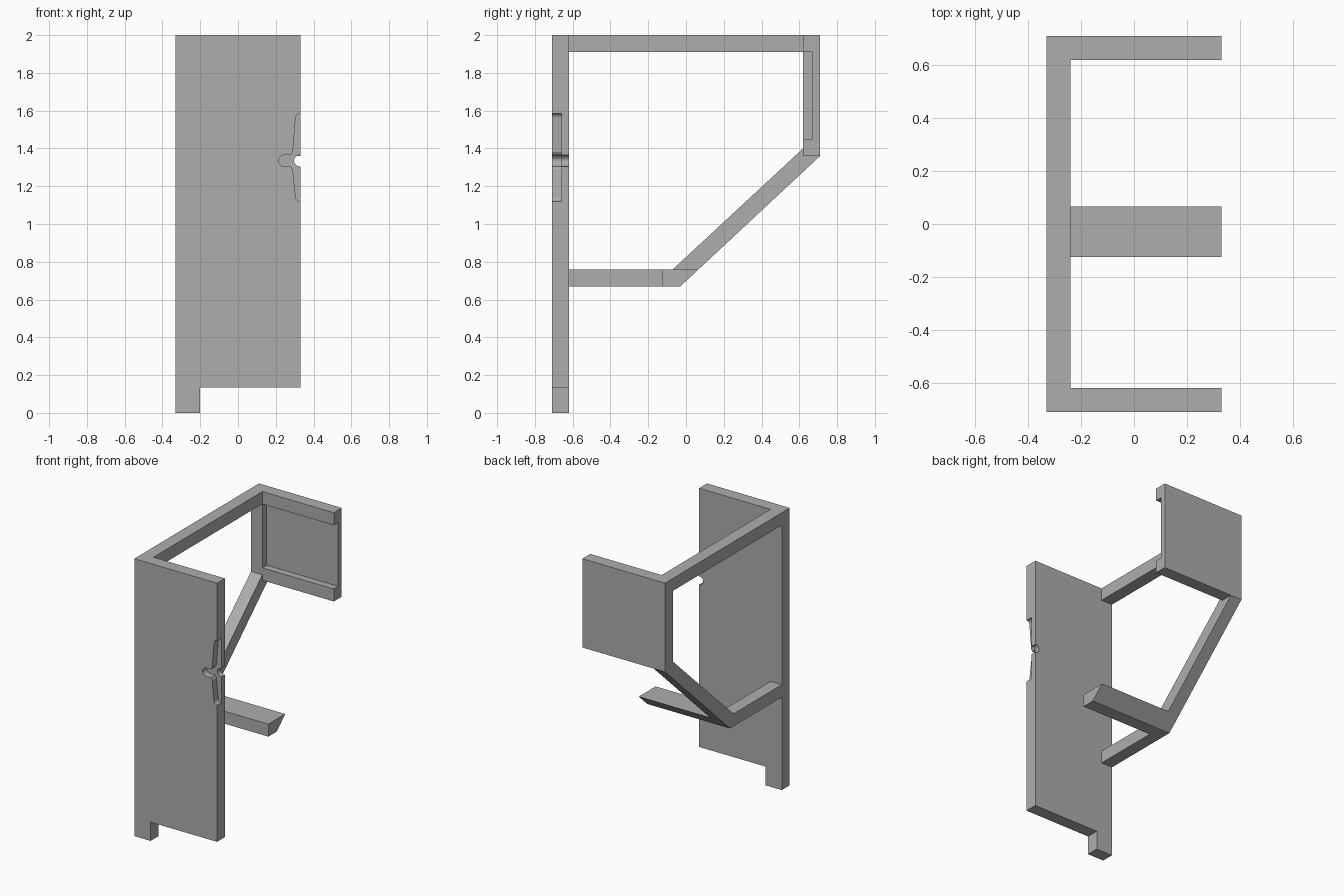
import bpy, bmesh, math
from mathutils import Vector

cube = bpy.data.objects.get("Cube")
if cube:
    bpy.data.objects.remove(cube, do_unlink=True)

grey = bpy.data.materials.new("plain grey")
grey.use_nodes = True
colour = (0.42, 0.42, 0.42, 1)
grey.diffuse_color = colour
grey.node_tree.nodes["Principled BSDF"].inputs["Base Color"].default_value = colour


def extrude(name, profile, axis, start, end):
    """Extrude an (x, z) profile along y, or a (y, z) profile along x."""
    bm = bmesh.new()
    place = (lambda a, b: (a, start, b)) if axis == "y" else (lambda a, b: (start, a, b))
    face = bm.faces.new([bm.verts.new(place(a, b)) for a, b in profile])
    new = bmesh.ops.extrude_face_region(bm, geom=[face])["geom"]
    move = Vector((0, end - start, 0) if axis == "y" else (end - start, 0, 0))
    bmesh.ops.translate(bm, vec=move, verts=[v for v in new if isinstance(v, bmesh.types.BMVert)])
    bmesh.ops.recalc_face_normals(bm, faces=bm.faces)
    mesh = bpy.data.meshes.new(name)
    bm.to_mesh(mesh)
    bm.free()
    obj = bpy.data.objects.new(name, mesh)
    bpy.context.collection.objects.link(obj)
    mesh.materials.append(grey)
    return obj


def arc(cx, cz, r, a0, a1, steps=10):
    angles = [math.radians(a0 + (a1 - a0) * i / steps) for i in range(steps + 1)]
    return [(cx + r * math.cos(a), cz + r * math.sin(a)) for a in angles]


L, R, INNER = -0.33, 0.33, -0.24      # outer sides and inner face of the side frame
FRONT, FRONT_IN, BACK_IN, BACK = -0.71, -0.62, 0.62, 0.71
HOLE_Z, HOLE_R = 1.335, 0.03

# Front panel with a foot at one corner
panel = extrude("front_panel", [(L, 0), (-0.2, 0), (-0.2, 0.135), (R, 0.135), (R, 2), (L, 2)],
                "y", FRONT, FRONT_IN)

# Shallow cross-shaped groove and a through notch at the panel edge
lower = [(0.36, 1.12), (R, 1.12)] + arc(0.33, 1.145, 0.025, 250, 190, 5) + [(0.29, 1.29), (0.28, 1.305)]
upper = [(0.28, 1.365), (0.29, 1.38)] + arc(0.33, 1.56, 0.025, 170, 110, 5) + [(R, 1.585), (0.36, 1.585)]
slot_end = arc(0.245, HOLE_Z, HOLE_R, 270, 90)
cutters = [
    extrude("groove_cutter", lower + slot_end + upper, "y", FRONT - 0.05, -0.66),
    extrude("notch_cutter", arc(0.327, HOLE_Z, HOLE_R, 0, 345, 23), "y", FRONT - 0.1, FRONT_IN + 0.1),
]
bpy.context.view_layer.objects.active = panel
for cutter in cutters:
    mod = panel.modifiers.new(cutter.name, "BOOLEAN")
    mod.operation, mod.solver, mod.object = "DIFFERENCE", "EXACT", cutter
    bpy.ops.object.modifier_apply(modifier=mod.name)
for cutter in cutters:
    bpy.data.objects.remove(cutter, do_unlink=True)

# Side frame: lower bar, diagonal brace, back post and top bar in one outline
extrude("side_frame", [
    (FRONT_IN, 0.67), (-0.03, 0.67), (BACK, 1.36), (BACK, 2), (FRONT_IN, 2),
    (FRONT_IN, 1.91), (BACK_IN, 1.91), (BACK_IN, 1.4), (-0.07, 0.76), (FRONT_IN, 0.76),
], "x", L, INNER)

# Back panel with a recess on its inner face, open at the free end
extrude("back_panel", [
    (BACK, 1.36), (BACK, 2), (BACK_IN, 2), (BACK_IN, 1.91),
    (0.67, 1.91), (0.67, 1.45), (BACK_IN, 1.45), (BACK_IN, 1.36),
], "x", INNER, R)

# Middle arm with a slanted back face
extrude("middle_arm", [(-0.125, 0.67), (-0.03, 0.67), (0.067, 0.76), (-0.125, 0.76)], "x", INNER, R)
